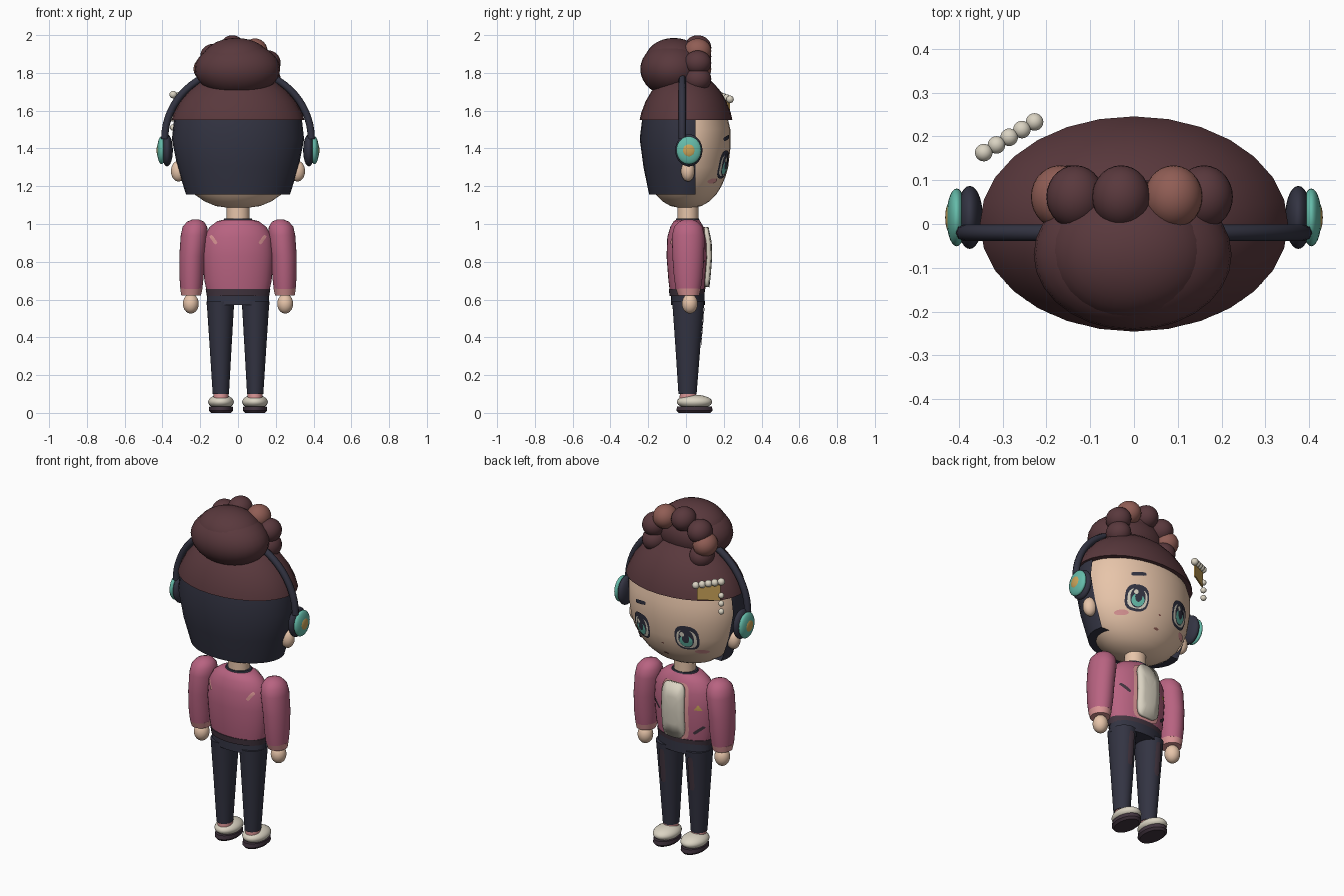
import bpy, bmesh, math
from mathutils import Matrix, Vector

default_cube = bpy.data.objects.get("Cube")
if default_cube:
    bpy.data.objects.remove(default_cube, do_unlink=True)


def material(name, *rgb):
    mat = bpy.data.materials.new(name)
    mat.use_nodes = True
    mat.diffuse_color = (*rgb, 1)
    mat.node_tree.nodes["Principled BSDF"].inputs["Base Color"].default_value = (*rgb, 1)
    return mat


pink = material("jacket pink", .48, .125, .22)
burgundy = material("burgundy hair", .1, .04, .046)
brown = material("brown hair", .28, .11, .09)
navy = material("navy", .033, .034, .055)
skin = material("skin", .82, .57, .41)
teal = material("teal", .13, .5, .4)
gold = material("gold", .6, .37, .1)
cream = material("cream", .7, .65, .54)
pale_pink = material("pale pink", .7, .3, .3)
purple = material("dark purple", .055, .035, .05)
made = []


def finish(name, bm, mat):
    mesh = bpy.data.meshes.new(name)
    bm.to_mesh(mesh)
    bm.free()
    mesh.materials.append(mat)
    obj = bpy.data.objects.new(name, mesh)
    bpy.context.collection.objects.link(obj)
    made.append(obj)
    return obj


def cut(bm, point, normal, fill):
    """Remove everything on the normal's side of a plane."""
    geometry = bm.verts[:] + bm.edges[:] + bm.faces[:]
    result = bmesh.ops.bisect_plane(bm, geom=geometry, plane_co=point, plane_no=normal, clear_outer=True)
    if fill:
        edges = [e for e in result["geom_cut"] if isinstance(e, bmesh.types.BMEdge)]
        bmesh.ops.holes_fill(bm, edges=edges)


def ellipsoid(name, mat, centre, radii, cut_height=None):
    bm = bmesh.new()
    bmesh.ops.create_uvsphere(bm, u_segments=28, v_segments=16, radius=1)
    bm.transform(Matrix.Translation(centre) @ Matrix.Diagonal((*radii, 1)))
    if cut_height:
        cut(bm, (0, 0, cut_height), (0, 0, -1), True)
    return finish(name, bm, mat)


def loft(name, mat, rows, cut_y=None, sides=32):
    """Stack ellipses given as height, x radius, y radius, centre x, centre y."""
    bm = bmesh.new()
    rings = []
    for z, rx, ry, cx, cy in rows:
        angles = [math.tau * i / sides for i in range(sides)]
        rings.append([bm.verts.new((cx + rx * math.cos(a), cy + ry * math.sin(a), z)) for a in angles])
    for low, high in zip(rings, rings[1:]):
        for i in range(sides):
            j = (i + 1) % sides
            bm.faces.new((low[i], low[j], high[j], high[i]))
    bm.faces.new(rings[0][::-1])
    bm.faces.new(rings[-1])
    bmesh.ops.recalc_face_normals(bm, faces=bm.faces[:])
    if cut_y is not None:
        cut(bm, (0, cut_y, 0), (0, 1, 0), False)
    return finish(name, bm, mat)


def on_surface(rows, side=1):
    """Return a function giving y on the lofted surface at x, z."""
    def height(x, z):
        ordered = sorted(rows)
        for a, b in zip(ordered, ordered[1:]):
            if a[0] <= z <= b[0]:
                t = (z - a[0]) / (b[0] - a[0])
                _, rx, ry, cx, cy = [p + (q - p) * t for p, q in zip(a, b)]
                return cy + side * ry * math.sqrt(max(0, 1 - ((x - cx) / rx) ** 2))
        return 0
    return height


def plate(name, mat, surface, x, z, half_w, half_h, lift=.004, tilt=0, power=1, sides=20, side=1, thick=0):
    """Thin oval, bar or triangle laid over a surface."""
    bm = bmesh.new()

    def vert(u, v):
        px = x + u * math.cos(tilt) - v * math.sin(tilt)
        pz = z + u * math.sin(tilt) + v * math.cos(tilt)
        return bm.verts.new((px, surface(px, pz) + side * lift, pz))

    def soft(value):
        return math.copysign(abs(value) ** power, value)

    angles = [math.tau * i / sides + math.pi / 2 for i in range(sides)]
    rings = [[vert(s * half_w * soft(math.cos(a)), s * half_h * soft(math.sin(a))) for a in angles]
             for s in (.5, 1)]
    hub = vert(0, 0)
    for i in range(sides):
        j = (i + 1) % sides
        bm.faces.new((hub, rings[0][i], rings[0][j]))
        bm.faces.new((rings[0][i], rings[1][i], rings[1][j], rings[0][j]))
    bm.normal_update()
    bmesh.ops.reverse_faces(bm, faces=[f for f in bm.faces if f.normal.y * side < 0])
    obj = finish(name, bm, mat)
    if thick:
        shell = obj.modifiers.new("thickness", "SOLIDIFY")
        shell.thickness = thick
    return obj


# Head and hair
head_profile = [(1.08, .03), (1.095, .35), (1.12, .53), (1.155, .68), (1.2, .8), (1.25, .89),
                (1.3, .95), (1.4, 1), (1.5, 1), (1.6, .9)]
head_rows = [(z, .335 * r, .235 * r, 0, 0) for z, r in head_profile]
loft("head", skin, head_rows)
back_rows = [(1.155, .275, .195, 0, 0), (1.3, .32, .225, 0, 0), (1.45, .35, .245, 0, 0), (1.555, .338, .232, 0, 0)]
loft("back_hair", navy, back_rows, cut_y=.05)
ellipsoid("hair_cap", burgundy, (0, 0, 1.45), (.368, .257, .36), cut_height=1.55)
ellipsoid("hair_bun", burgundy, (-.003, -.07, 1.82), (.226, .172, .145))
ellipsoid("hair_bun_top", burgundy, (-.01, -.065, 1.86), (.185, .155, .125))
braid = [(58, brown), (20, burgundy), (-20, burgundy), (100, burgundy), (142, burgundy), (175, brown), (210, burgundy)]
for number, (degrees, mat) in enumerate(braid):
    a = math.radians(degrees)
    place = (.17 * math.cos(a), .062, 1.81 + .125 * math.sin(a))
    ellipsoid(f"braid_ball_{number}", mat, place, (.066, .072, .066))

# Face
face = on_surface(head_rows)
for label, s in (("left", 1), ("right", -1)):
    eye_x, eye_z = s * .145, 1.315
    plate(label + "_eye_outline", navy, face, eye_x, eye_z, .064, .075, .004, power=.75)
    plate(label + "_eye_white", cream, face, eye_x, eye_z - .006, .053, .056, .006, power=.75)
    plate(label + "_iris", navy, face, eye_x, eye_z, .041, .058, .008)
    plate(label + "_iris_glow", teal, face, eye_x, eye_z - .016, .034, .036, .010)
    plate(label + "_pupil", navy, face, eye_x, eye_z + .002, .019, .03, .012)
    plate(label + "_eye_glint", cream, face, eye_x + .016, eye_z + .026, .012, .014, .014)
    plate(label + "_cheek", pale_pink, face, s * .205, 1.228, .032, .014)
    ellipsoid(label + "_ear", skin, (s * .315, .01, 1.28), (.04, .036, .055))
plate("left_brow", navy, face, .145, 1.455, .042, .011, tilt=-.2, power=.5)
plate("nose", brown, face, 0, 1.255, .008, .005)
plate("mouth", brown, face, 0, 1.185, .016, .006)

# Headphones
for label, s in (("left", 1), ("right", -1)):
    ellipsoid(label + "_ear_pad", navy, (s * .375, .015, 1.39), (.03, .072, .085))
    ellipsoid(label + "_ear_cup", teal, (s * .405, .015, 1.39), (.023, .066, .074))
    ellipsoid(label + "_cup_badge", gold, (s * .419, .015, 1.39), (.012, .036, .038))
band = bpy.data.curves.new("headband", "CURVE")
band.dimensions = "3D"
band.bevel_depth = .019
band.bevel_resolution = 2
band.use_fill_caps = True
path = band.splines.new("POLY")
path.points.add(32)
for i, point in enumerate(path.points):
    a = math.pi * i / 32
    point.co = (.388 * math.cos(a), -.02, 1.45 + .37 * math.sin(a), 1)
band.materials.append(navy)
bpy.context.collection.objects.link(bpy.data.objects.new("headband", band))

# Hair ornament
start, end = Vector((-.343, .163, 1.685)), Vector((-.227, .233, 1.66))
for i in range(5):
    ellipsoid(f"pearl_{i}", cream, start.lerp(end, i / 4), (.02, .02, .02))
for i in range(3):
    ellipsoid(f"hanging_pearl_{i}", cream, (-.345, .165, 1.605 - .047 * i), (.016, .016, .016))
bm = bmesh.new()
bmesh.ops.create_cube(bm, size=1)
turn = Matrix.Rotation(math.atan2(.07, .116), 4, "Z")
bm.transform(Matrix.Translation((-.285, .196, 1.62)) @ turn @ Matrix.Diagonal((.125, .008, .09, 1)))
finish("ornament_plate", bm, gold)

# Jacket and shirt
loft("neck", skin, [(.98, .06, .055, 0, .01), (1.13, .06, .055, 0, .01)])
torso_rows = [(.64, .165, .09, 0, .005), (.7, .178, .098, 0, .005), (.83, .187, .108, 0, .005),
              (.93, .18, .104, 0, .005), (.985, .15, .088, 0, .005), (1.015, .11, .07, 0, .005),
              (1.022, .08, .062, 0, .008)]
loft("jacket", pink, torso_rows)
loft("jacket_hem", purple, [(.62, .165, .092, 0, .005), (.655, .171, .096, 0, .005)])
loft("collar", navy, [(1.01, .082, .066, 0, .008), (1.03, .072, .06, 0, .008)])
chest, back = on_surface(torso_rows), on_surface(torso_rows, -1)
plate("jacket_lining", pale_pink, chest, 0, .82, .088, .165, .006, power=.35, sides=28)
plate("shirt", cream, chest, 0, .825, .07, .16, .026, power=.4, sides=28, thick=.025)
plate("right_chest_bar", purple, chest, -.135, .72, .034, .008, tilt=-.7, power=.4)
plate("left_chest_bar", purple, chest, .13, .82, .034, .008, tilt=.7, power=.4)
plate("chest_triangle", gold, chest, -.135, .85, .024, .022, sides=3)
for label, s in (("left", 1), ("right", -1)):
    plate(label + "_back_bar", pale_pink, back, s * .13, .917, .027, .009, tilt=s * .95, power=.4, side=-1)

# Arms
sleeve = [(.655, .058, .066, .247), (.72, .064, .076, .246), (.83, .068, .084, .243), (.94, .071, .086, .232),
          (.985, .065, .075, .228), (1.012, .045, .05, .225), (1.025, .015, .02, .224)]
for label, s in (("left", 1), ("right", -1)):
    loft(label + "_sleeve", pink, [(z, rx, ry, s * x, .012) for z, rx, ry, x in sleeve])
    loft(label + "_cuff", pale_pink, [(.622, .052, .056, s * .248, .014), (.658, .059, .066, s * .247, .012)])
    ellipsoid(label + "_hand", skin, (s * .25, .02, .578), (.042, .042, .052))

# Trousers and shoes
loft("hips", navy, [(.57, .166, .09, 0, .01), (.63, .163, .088, 0, .01)])
for label, s in (("left", 1), ("right", -1)):
    leg = [(.1, .043, .048, s * .091, .008), (.35, .058, .066, s * .092, .01), (.59, .073, .085, s * .093, .012)]
    loft(label + "_leg", navy, leg)
    plate(label + "_leg_stripe", purple, on_surface(leg), s * .093, .46, .018, .1, power=.4)
    loft(label + "_ankle", pale_pink, [(.075, .04, .046, s * .09, .012), (.11, .038, .042, s * .09, .01)])
    ellipsoid(label + "_shoe", cream, (s * .09, .045, .058), (.068, .094, .038))
    loft(label + "_sole", purple, [(0, .052, .085, s * .09, .045), (.012, .064, .096, s * .09, .045),
                                   (.034, .062, .092, s * .09, .045)])

# Smooth shading with sharp edges kept
bpy.ops.object.select_all(action="DESELECT")
for obj in made:
    obj.select_set(True)
bpy.context.view_layer.objects.active = made[0]
bpy.ops.object.shade_smooth_by_angle(angle=math.radians(40))
